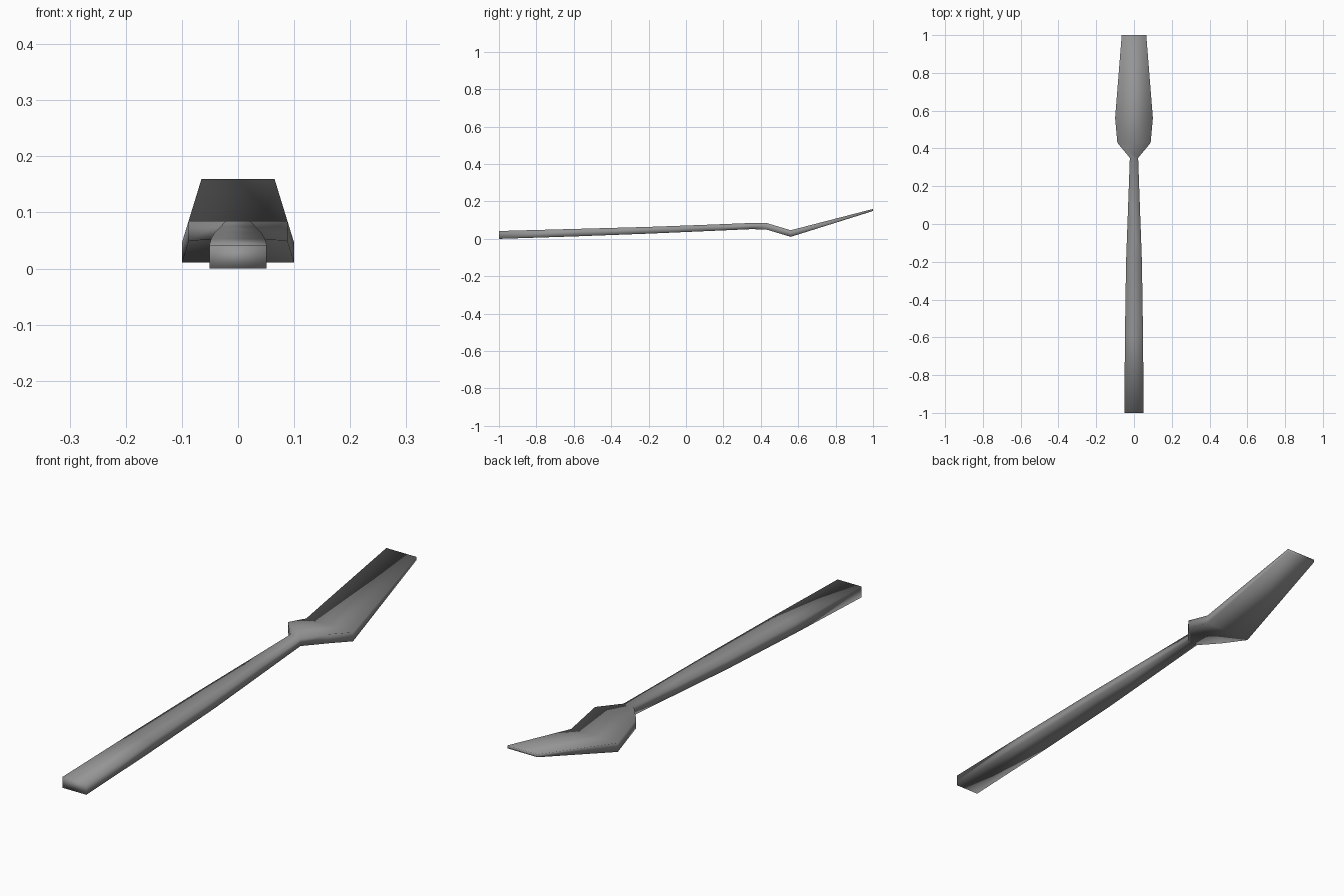
import bpy
import bmesh

cube = bpy.data.objects.get("Cube")
if cube:
    bpy.data.objects.remove(cube, do_unlink=True)

steel = bpy.data.materials.new("grey_steel")
steel.use_nodes = True
colour = (0.3, 0.3, 0.3, 1)
steel.diffuse_color = colour
steel.node_tree.nodes["Principled BSDF"].inputs["Base Color"].default_value = colour

# Stations along the knife: y, half width, underside z, top z
stations = [
    (-1.0, 0.051, 0.0, 0.042),
    (-0.6, 0.048, 0.013, 0.053),
    (-0.2, 0.042, 0.028, 0.064),
    (0.1, 0.031, 0.041, 0.075),
    (0.35, 0.022, 0.052, 0.085),   # neck
    (0.43, 0.088, 0.05, 0.085),    # shoulder
    (0.56, 0.1, 0.011, 0.046),     # bend
    (1.0, 0.065, 0.149, 0.16),     # tip
]

# Handle and blade: rectangular sections bridged end to end
bm = bmesh.new()
rings = [[bm.verts.new(p) for p in
          ((-w, y, lo), (w, y, lo), (w, y, hi), (-w, y, hi))]
         for y, w, lo, hi in stations]
for a, b in zip(rings, rings[1:]):
    for i in range(4):
        j = (i + 1) % 4
        bm.faces.new((a[i], a[j], b[j], b[i]))
bm.faces.new(rings[0])
bm.faces.new(rings[-1])
bmesh.ops.recalc_face_normals(bm, faces=bm.faces)
for face in bm.faces:
    face.smooth = True

mesh = bpy.data.meshes.new("spreading_knife")
bm.to_mesh(mesh)
bm.free()
mesh.materials.append(steel)
knife = bpy.data.objects.new("spreading_knife", mesh)
bpy.context.collection.objects.link(knife)
